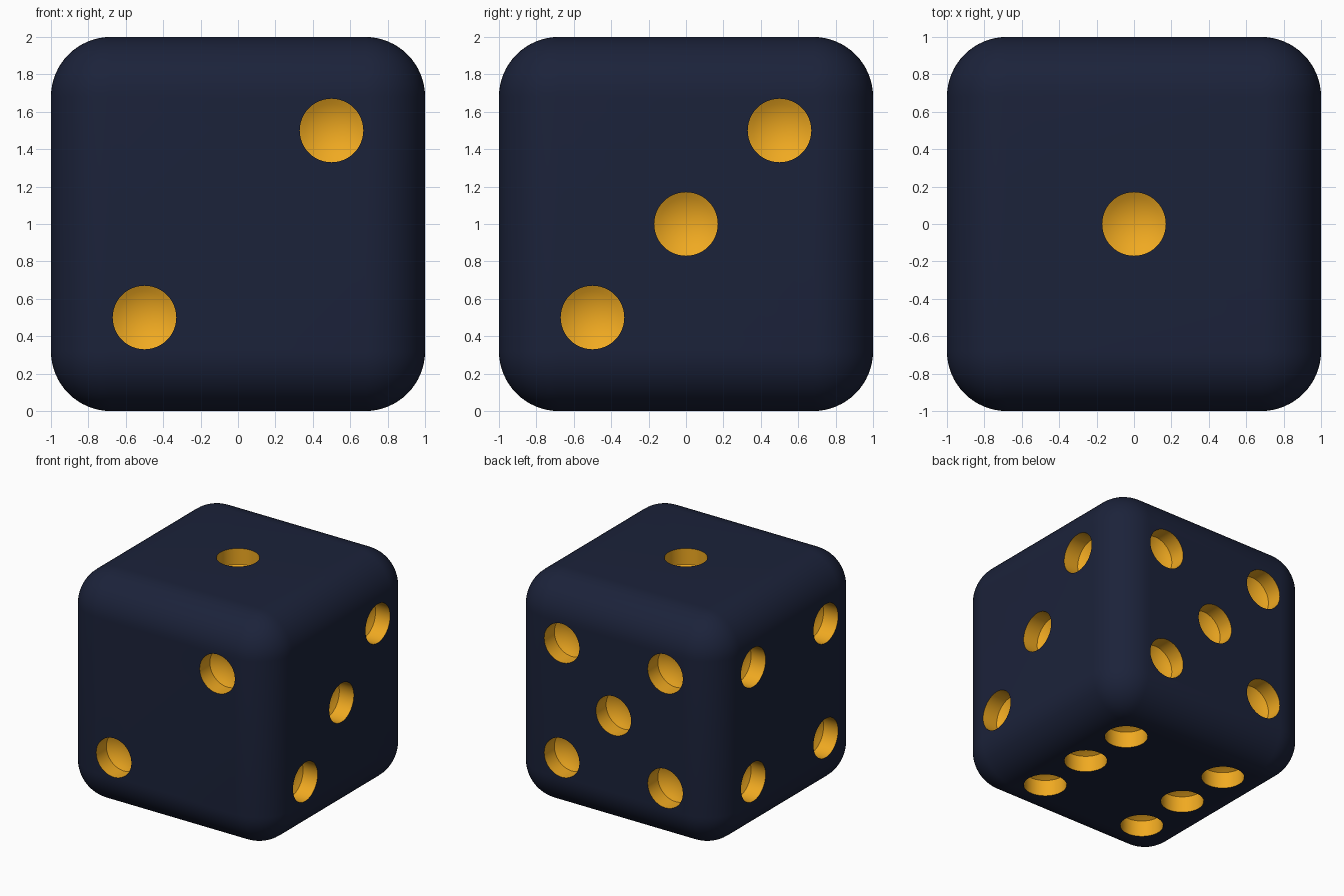
import bpy, bmesh
from math import sqrt, pi, radians
from mathutils import Vector, Matrix

if "Cube" in bpy.data.objects:
    bpy.data.objects.remove(bpy.data.objects["Cube"])

HALF, ROUND = 1.0, 0.32            # half size, edge radius
PIP_R, WALL, BOWL = 0.17, 0.14, 0.05
S = 0.5                            # pip spacing


def material(name, rgb):
    m = bpy.data.materials.new(name)
    m.diffuse_color = (*rgb, 1)
    m.use_nodes = True
    m.node_tree.nodes["Principled BSDF"].inputs["Base Color"].default_value = m.diffuse_color
    return m


navy = material("navy", (0.011, 0.016, 0.042))
gold = material("gold", (0.87, 0.40, 0.015))


def add_object(name, bm):
    me = bpy.data.meshes.new(name)
    bm.to_mesh(me)
    bm.free()
    me.materials.append(navy)
    me.materials.append(gold)
    ob = bpy.data.objects.new(name, me)
    bpy.context.collection.objects.link(ob)
    return ob


def add_pip(bm, matrix):
    # straight wall with a shallow dished floor, turned about its axis
    big = (PIP_R ** 2 + BOWL ** 2) / (2 * BOWL)
    profile = [(0, 0.1), (PIP_R, 0.1), (PIP_R, -WALL)]
    for i in range(5, -1, -1):
        x = PIP_R * i / 6
        profile.append((x, -WALL - BOWL + big - sqrt(big * big - x * x)))
    verts = [bm.verts.new((x, 0, z)) for x, z in profile]
    edges = [bm.edges.new(p) for p in zip(verts, verts[1:])]
    res = bmesh.ops.spin(bm, geom=verts + edges, cent=(0, 0, 0), axis=(0, 0, 1),
                         angle=2 * pi, steps=48, use_duplicate=False)
    new = [v for v in bm.verts if not v.tag]
    bmesh.ops.transform(bm, matrix=matrix, verts=new)
    bmesh.ops.remove_doubles(bm, verts=new, dist=1e-4)
    for v in bm.verts:
        v.tag = True


# rounded body
bm = bmesh.new()
bmesh.ops.create_cube(bm, size=2 * HALF)
bmesh.ops.translate(bm, vec=(0, 0, HALF), verts=bm.verts)
body = add_object("die_body", bm)
bev = body.modifiers.new("round", 'BEVEL')
bev.width, bev.segments = ROUND, 16

# pips: face normal, two face directions, positions
X, Y, Z = Vector((1, 0, 0)), Vector((0, 1, 0)), Vector((0, 0, 1))
four = [(a, b) for a in (-S, S) for b in (-S, S)]
diagonal = [(-S, -S), (S, S)]
faces = [
    (Z, X, Y, [(0, 0)]),
    (-Y, X, Z, diagonal),
    (X, Y, Z, diagonal + [(0, 0)]),
    (-X, Y, Z, four),
    (Y, X, Z, four + [(0, 0)]),
    (-Z, X, Y, four + [(-S, 0), (S, 0)]),
]
bm = bmesh.new()
for n, u, v, spots in faces:
    turn = n.to_track_quat('Z', 'Y').to_matrix().to_4x4()
    for a, b in spots:
        place = n * HALF + u * a + v * b + Z * HALF
        add_pip(bm, Matrix.Translation(place) @ turn)
bmesh.ops.recalc_face_normals(bm, faces=bm.faces)
for f in bm.faces:
    f.material_index = 1
cutter = add_object("pip_cutter", bm)
cutter.hide_render = True

# carve the pips
cut = body.modifiers.new("pips", 'BOOLEAN')
cut.operation, cut.solver, cut.object = 'DIFFERENCE', 'EXACT', cutter
bpy.context.view_layer.objects.active = body
body.select_set(True)
for m in list(body.modifiers):
    bpy.ops.object.modifier_apply(modifier=m.name)
bpy.data.objects.remove(cutter)
bpy.ops.object.shade_smooth_by_angle(angle=radians(30))
